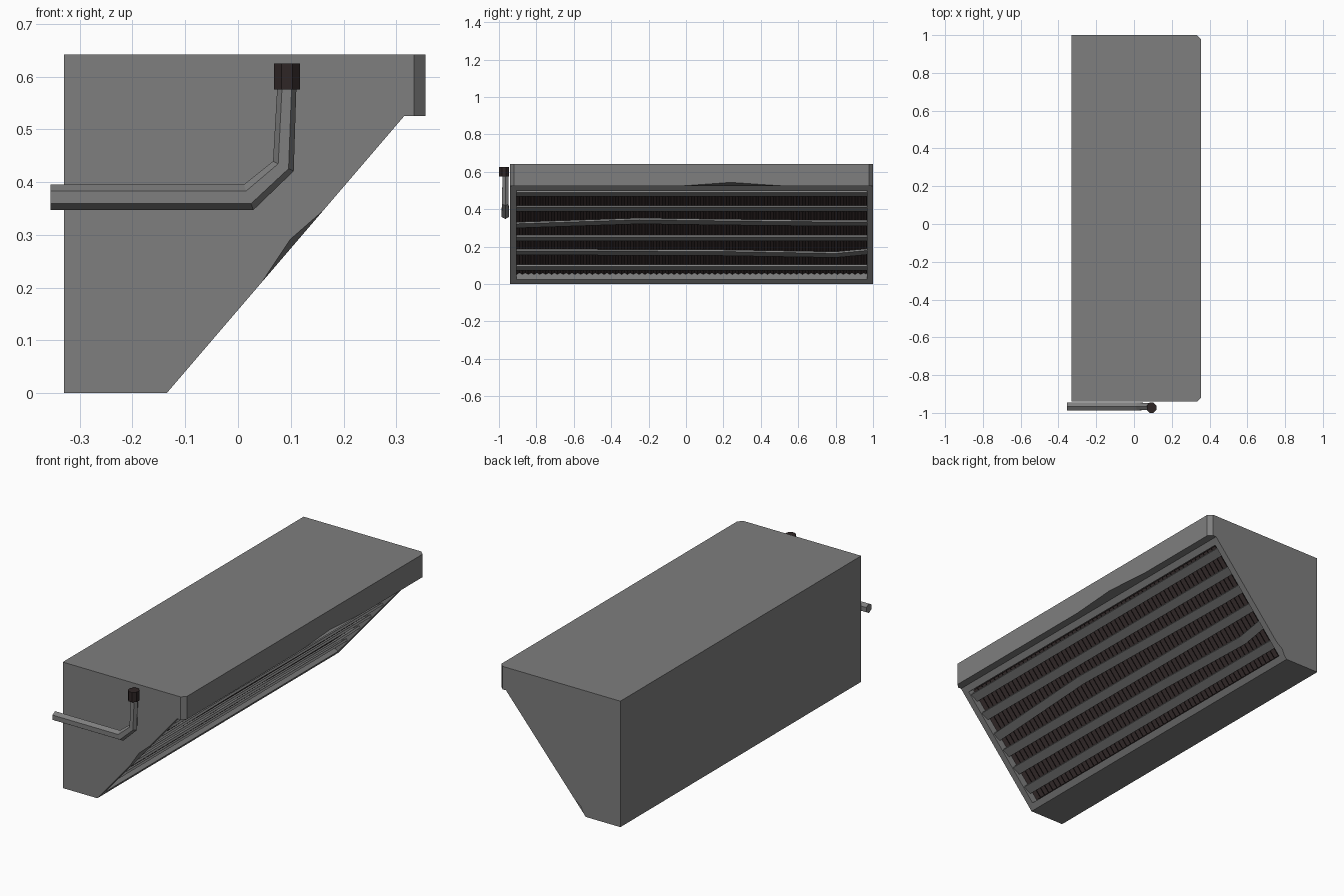
import bpy, bmesh, math
from mathutils import Vector

cube = bpy.data.objects.get("Cube")
if cube:
    bpy.data.objects.remove(cube, do_unlink=True)


def material(name, color):
    m = bpy.data.materials.new(name)
    m.use_nodes = True
    m.diffuse_color = (*color, 1)
    m.node_tree.nodes["Principled BSDF"].inputs["Base Color"].default_value = (*color, 1)
    return m


GREY = material("grey metal", (0.21, 0.21, 0.21))
DARK = material("dark brown", (0.028, 0.019, 0.019))


def finish(bm, name, *mats):
    bmesh.ops.recalc_face_normals(bm, faces=bm.faces)
    mesh = bpy.data.meshes.new(name)
    bm.to_mesh(mesh)
    bm.free()
    for m in mats:
        mesh.materials.append(m)
    ob = bpy.data.objects.new(name, mesh)
    bpy.context.collection.objects.link(ob)
    return ob


def loft(rings, name, mat, caps=True):
    """Skin a row of closed cross-sections."""
    bm = bmesh.new()
    rows = [[bm.verts.new(p) for p in ring] for ring in rings]
    n = len(rows[0])
    for a, b in zip(rows, rows[1:]):
        for i in range(n):
            j = (i + 1) % n
            bm.faces.new((a[i], a[j], b[j], b[i]))
    if caps:
        bm.faces.new(rows[0][::-1])
        bm.faces.new(rows[-1])
    return finish(bm, name, mat)


FRONT, BACK = -0.94, 1.0
LOW = Vector((-0.135, 0, 0))
HIGH = Vector((0.315, 0, 0.525))
SLOPE = HIGH - LOW
OUT = Vector((SLOPE.z, 0, -SLOPE.x)).normalized()


def on_slope(t, y, depth=0):
    return LOW + SLOPE * t - OUT * depth + Vector((0, y, 0))


# Housing: wedge profile with a bevelled lip and a recessed sloping face
profile = [(-0.33, 0), (LOW.x, 0), (HIGH.x, HIGH.z), (0.355, HIGH.z), (0.355, 0.642), (-0.33, 0.642)]
bm = bmesh.new()
face = bm.faces.new([bm.verts.new((x, FRONT, z)) for x, z in profile])
ext = bmesh.ops.extrude_face_region(bm, geom=[face])
bmesh.ops.translate(bm, vec=(0, BACK - FRONT, 0),
                    verts=[g for g in ext["geom"] if isinstance(g, bmesh.types.BMVert)])
bmesh.ops.recalc_face_normals(bm, faces=bm.faces)
corners = [e for e in bm.edges if all(v.co.x > 0.35 for v in e.verts)
           and abs(e.verts[0].co.z - e.verts[1].co.z) > 0.1]
bmesh.ops.bevel(bm, geom=corners, offset=0.021, segments=1, affect='EDGES')
bm.normal_update()
slope_face = max(bm.faces, key=lambda f: f.normal.dot(OUT))
bmesh.ops.inset_individual(bm, faces=[slope_face], thickness=0.033, use_even_offset=True)
bmesh.ops.inset_individual(bm, faces=[slope_face], thickness=0, depth=-0.052)
slope_face.material_index = 1


def dent(start, end, stops, push):
    """Split the edge from start to end at three stops and push the middle one."""
    def miss(e):
        a, b = (v.co for v in e.verts)
        return min((a - start).length + (b - end).length, (b - start).length + (a - end).length)
    edge = min(bm.edges, key=miss)
    v = min(edge.verts, key=lambda w: (w.co - start).length)
    done, added = 0, []
    for s in stops:
        far = edge.other_vert(v)
        edge, v = bmesh.utils.edge_split(edge, v, (s - done) / (1 - done))
        edge = next(e for e in v.link_edges if e.other_vert(v) == far)
        added.append(v)
        done = s
    added[1].co += push


dent(on_slope(0, FRONT), on_slope(1, FRONT), (0.4, 0.54, 0.66), -OUT * 0.012)
dent(on_slope(0, BACK), on_slope(1, BACK), (0.03, 0.08, 0.14), -OUT * 0.01)
dent(Vector((0.355, FRONT, HIGH.z)), Vector((0.355, BACK, HIGH.z)), (0.48, 0.61, 0.75),
     Vector((0, 0, 0.018)))
finish(bm, "housing", GREY, DARK)

# Corrugated fin sheet at the back of the recess
bm = bmesh.new()
teeth = 120
pairs = []
for i in range(teeth + 1):
    y = FRONT + 0.034 + (BACK - FRONT - 0.068) * i / teeth
    d = 0.05 if i % 2 else 0.036
    pairs.append([bm.verts.new(on_slope(t, y, d)) for t in (0.052, 0.948)])
for a, b in zip(pairs, pairs[1:]):
    bm.faces.new((a[0], b[0], b[1], a[1]))
finish(bm, "fin_sheet", DARK)

# Louvre slats, two of them bent out of line
blade = Vector((0.87, 0, 0.5)) * 0.045
thick = Vector((-0.5, 0, 0.87)) * 0.011
ends = (FRONT + 0.03, -0.25, 0.2, 0.8, BACK - 0.03)
bends = {2: (-0.01, 0.012, 0.006, 0, 0), 4: (0.004, 0.002, 0, -0.01, 0.006)}
for k in range(6):
    t = (0.486 - 0.079 * k) / HIGH.z
    rings = []
    for y, lift in zip(ends, bends.get(k, (0,) * 5)):
        tip = on_slope(t + lift / HIGH.z, y, 0.005)
        rings.append([tip, tip - blade, tip - blade + thick, tip + thick])
    loft(rings, f"slat_{k + 1}", GREY)

# Hexagonal lever arm, mitred at its bends
path = [Vector((x, -0.966, z)) for x, z in ((-0.355, 0.371), (0.02, 0.371), (0.086, 0.43), (0.093, 0.59))]
sizes = (0.024, 0.024, 0.02, 0.018)
rings = []
for i, p in enumerate(path):
    before = (p - path[i - 1]).normalized() if i else None
    after = (path[i + 1] - p).normalized() if i < len(path) - 1 else None
    along = ((before or after) + (after or before)).normalized()
    side = Vector((-along.z, 0, along.x))
    stretch = 1 / along.dot(after or before)
    rings.append([p + sizes[i] * (side * math.cos(a) * stretch + Vector((0, math.sin(a), 0)))
                  for a in (math.tau * s / 6 for s in range(6))])
loft(rings, "lever_arm", GREY)

# Octagonal knob
rings = []
for z in (0.575, 0.625):
    rings.append([Vector((0.093 + 0.027 * math.cos(a), -0.973 + 0.029 * math.sin(a), z))
                  for a in (math.tau * (s + 0.5) / 8 for s in range(8))])
loft(rings, "lever_knob", DARK)
